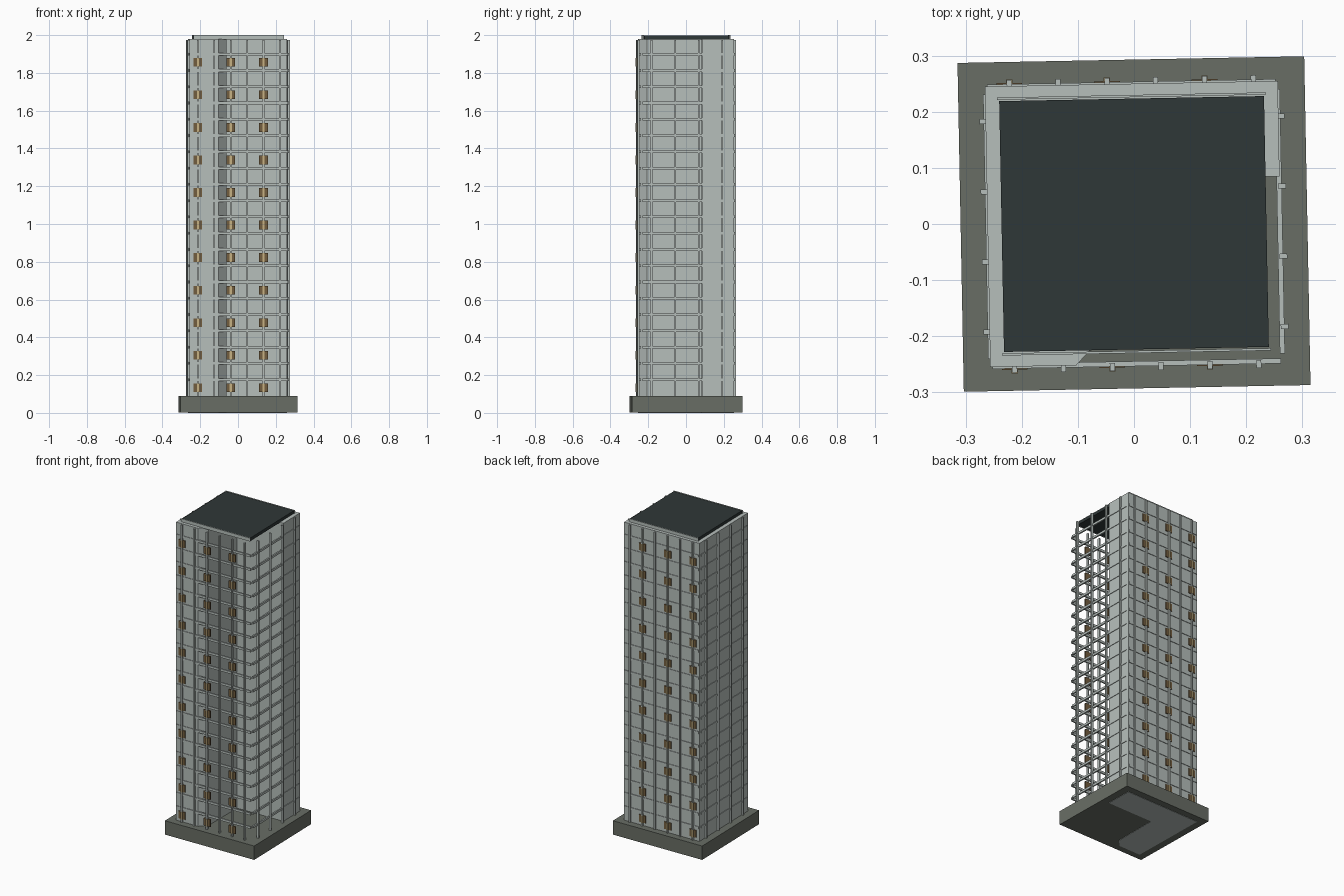
import bpy
import bmesh
from math import radians
from mathutils import Matrix, Vector

if "Cube" in bpy.data.objects:
    bpy.data.objects.remove(bpy.data.objects["Cube"], do_unlink=True)

TURN = Matrix.Rotation(radians(1.1), 4, "Z")
HX, HY = 0.261, 0.25            # half size of the tower footprint
Z0, Z1, FLOORS = 0.09, 1.985, 22
STEP = (Z1 - Z0) / FLOORS


def material(name, rgb):
    m = bpy.data.materials.new(name)
    m.use_nodes = True
    m.diffuse_color = (*rgb, 1)
    bsdf = next(n for n in m.node_tree.nodes if n.type == "BSDF_PRINCIPLED")
    bsdf.inputs["Base Color"].default_value = (*rgb, 1)
    return m


concrete = material("pale_concrete", (0.47, 0.52, 0.50))
plinth = material("olive_stone", (0.14, 0.155, 0.13))
roofing = material("dark_roof", (0.028, 0.038, 0.038))
brown = material("brown_panel", (0.17, 0.11, 0.05))
tan = material("tan_strip", (0.58, 0.45, 0.23))


def finish(name, bm, mat):
    bmesh.ops.recalc_face_normals(bm, faces=bm.faces)
    bm.transform(TURN)
    mesh = bpy.data.meshes.new(name)
    bm.to_mesh(mesh)
    bm.free()
    mesh.materials.append(mat)
    bpy.context.collection.objects.link(bpy.data.objects.new(name, mesh))


def boxes(name, mat, items):
    """Join boxes given as (centre, size) into one part."""
    bm = bmesh.new()
    for centre, size in items:
        place = Matrix.Translation(Vector(centre)) @ Matrix.Diagonal((*size, 1))
        bmesh.ops.create_cube(bm, size=1, matrix=place)
    finish(name, bm, mat)


# Plinth, its underside just above the tower's own underside
boxes("base", plinth, [((0, 0, 0.046), (0.618, 0.586, 0.088))])

# L-shaped tower with a chamfered inner arm
outline = [(-HX, -HY), (-0.108, -HY), (-0.065, -0.205), (-0.06, 0.08),
           (HX, 0.08), (HX, HY), (-HX, HY)]
bm = bmesh.new()
floor = bm.faces.new([bm.verts.new((x, y, 0)) for x, y in outline])
raised = bmesh.ops.extrude_face_region(bm, geom=[floor], use_keep_orig=True)
top = [v for v in raised["geom"] if isinstance(v, bmesh.types.BMVert)]
bmesh.ops.translate(bm, verts=top, vec=(0, 0, Z1 - 0.005))
finish("tower", bm, concrete)

# Roof slab with pale front and back fascias
boxes("roof", roofing, [((0, 0, 1.988), (0.472, 0.447, 0.02))])
boxes("roof_fascia", concrete,
      [((0, s * 0.228, 1.989), (0.48, 0.004, 0.022)) for s in (-1, 1)])

# Floor bars on all four sides, running free across the open corner
bars = []
for i in range(1, FLOORS):
    z = Z0 + i * STEP
    for s in (-1, 1):
        bars.append(((0, s * (HY - 0.001), z), (0.514, 0.009, 0.014)))
        bars.append(((s * (HX - 0.001), 0, z), (0.009, 0.472, 0.014)))
boxes("floor_bars", concrete, bars)

# Mullions at the bay centres
mid, tall = (Z0 + 1.975) / 2, 1.975 - Z0
columns = [(i - 2.5) * HX / 3 for i in range(6)]
rows = [(i - 1.5) * HY / 2 for i in range(4)]
mullions = []
for s in (-1, 1):
    mullions += [((x, s * (HY + 0.004), mid), (0.009, 0.014, tall)) for x in columns]
    mullions += [((s * (HX + 0.004), y, mid), (0.014, 0.009, tall)) for y in rows]
boxes("mullions", concrete, mullions)

# Panels beside every second front and back mullion, on every second floor
panels, strips = [], []
for s in (-1, 1):
    for x in columns[::2]:
        for i in range(0, FLOORS, 2):
            z = Z0 + (i + 0.5) * STEP
            panels.append(((x, s * (HY + 0.001), z), (0.046, 0.009, 0.046)))
            strips.append(((x, s * (HY + 0.006), z), (0.011, 0.012, 0.046)))
boxes("window_panels", brown, panels)
boxes("window_strips", tan, strips)
